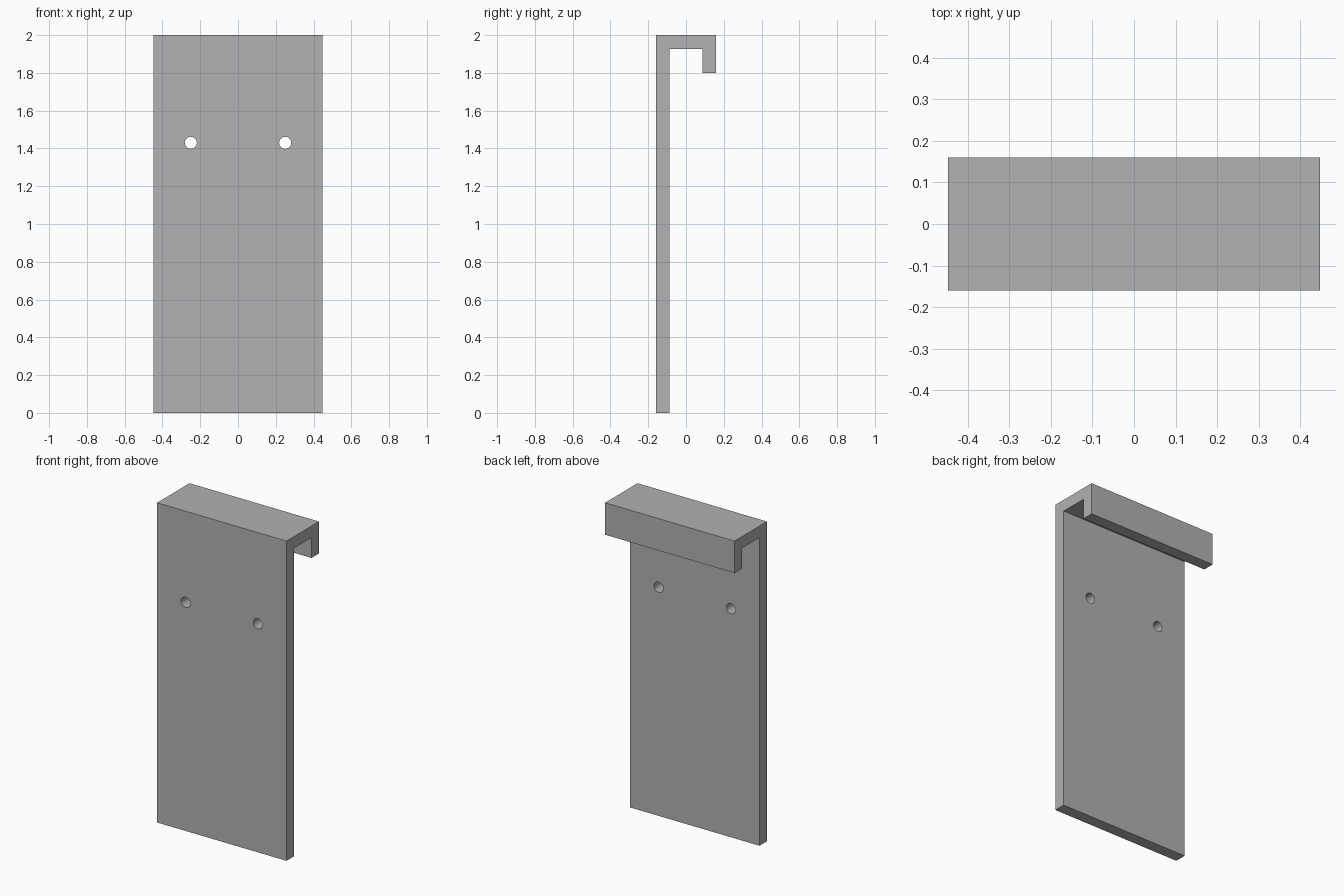
import bpy
import bmesh
import math

if "Cube" in bpy.data.objects:
    bpy.data.objects.remove(bpy.data.objects["Cube"], do_unlink=True)

HALF_WIDTH, HALF_DEPTH, HEIGHT = 0.448, 0.16, 2.0
THICK, LIP_BOTTOM = 0.073, 1.8
HOLE_X, HOLE_Z, HOLE_RADIUS = 0.25, 1.43, 0.032

grey = bpy.data.materials.new("plain grey")
grey.use_nodes = True
colour = (0.445, 0.445, 0.445, 1)
grey.diffuse_color = colour
grey.node_tree.nodes["Principled BSDF"].inputs["Base Color"].default_value = colour

# Hook-shaped side profile (y, z), extruded across the width
front, back = -HALF_DEPTH, HALF_DEPTH
profile = [
    (front, 0), (front + THICK, 0),
    (front + THICK, HEIGHT - THICK), (back - THICK, HEIGHT - THICK),
    (back - THICK, LIP_BOTTOM), (back, LIP_BOTTOM),
    (back, HEIGHT), (front, HEIGHT),
]
bm = bmesh.new()
side = bm.faces.new([bm.verts.new((-HALF_WIDTH, y, z)) for y, z in profile])
extruded = bmesh.ops.extrude_face_region(bm, geom=[side], use_keep_orig=True)
moved = [v for v in extruded["geom"] if isinstance(v, bmesh.types.BMVert)]
bmesh.ops.translate(bm, vec=(2 * HALF_WIDTH, 0, 0), verts=moved)
bmesh.ops.recalc_face_normals(bm, faces=bm.faces)
mesh = bpy.data.meshes.new("hook_plate")
bm.to_mesh(mesh)
bm.free()
mesh.materials.append(grey)
plate = bpy.data.objects.new("hook_plate", mesh)
bpy.context.collection.objects.link(plate)

# Two round screw holes through the front panel only
for sign in (-1, 1):
    bpy.ops.mesh.primitive_cylinder_add(
        vertices=32, radius=HOLE_RADIUS, depth=THICK * 2,
        location=(sign * HOLE_X, front + THICK / 2, HOLE_Z),
        rotation=(math.pi / 2, 0, 0))
    cutter = bpy.context.object
    cutter.name = "hole_cutter"
    cutter.hide_render = True
    cutter.data.materials.append(grey)
    cut = plate.modifiers.new("screw_hole", "BOOLEAN")
    cut.operation = "DIFFERENCE"
    cut.solver = "EXACT"
    cut.object = cutter
    bpy.ops.object.select_all(action="DESELECT")
    plate.select_set(True)
    bpy.context.view_layer.objects.active = plate
    bpy.ops.object.modifier_apply(modifier=cut.name)
    bpy.data.objects.remove(cutter, do_unlink=True)

# Smooth hole walls, crisp plate edges
bpy.ops.object.shade_smooth_by_angle(angle=math.radians(30))
